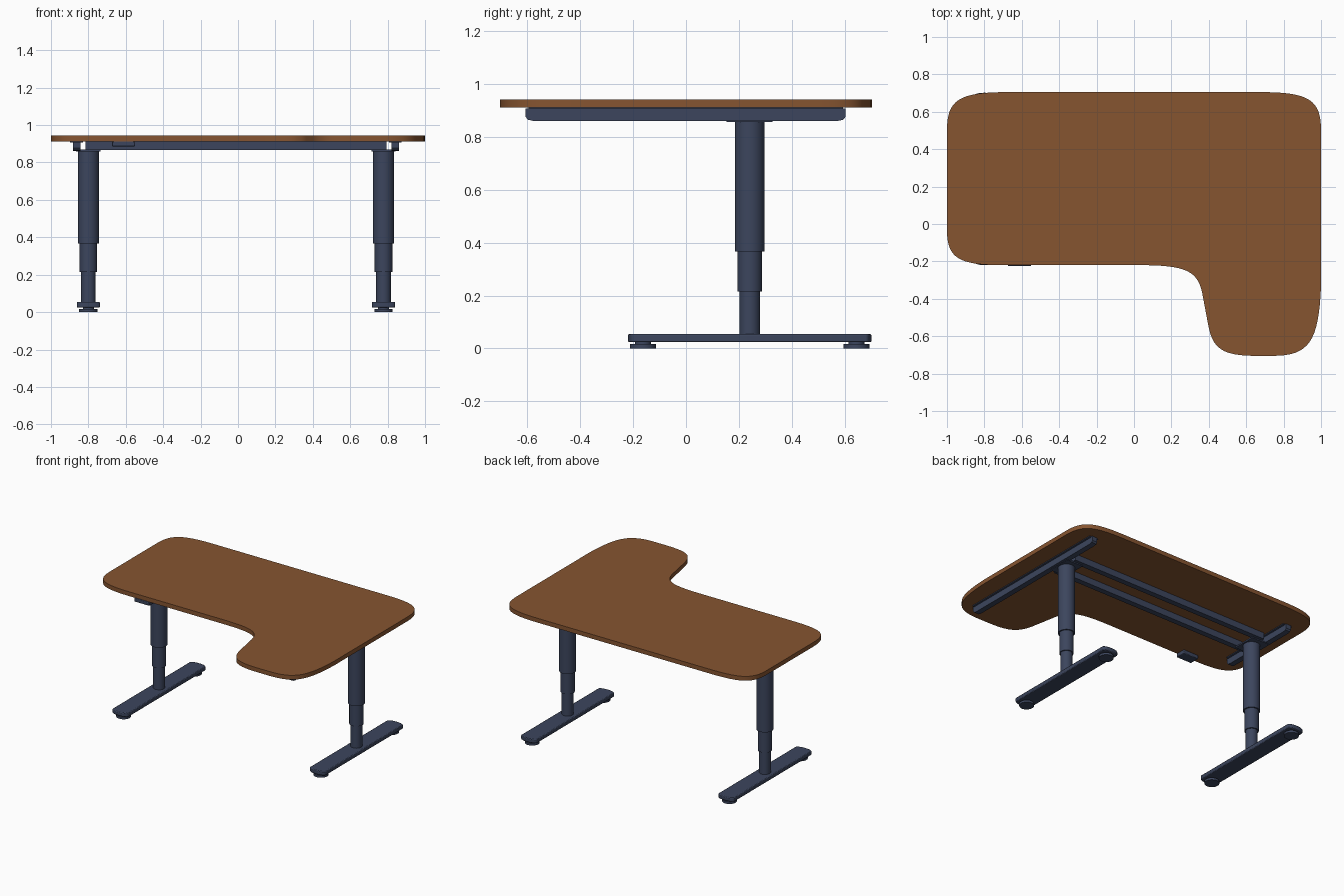
import bpy, bmesh
from math import cos, sin, pi
from mathutils import Vector, Matrix

if "Cube" in bpy.data.objects:
    bpy.data.objects.remove(bpy.data.objects["Cube"])


def material(name, rgb):
    m = bpy.data.materials.new(name)
    m.diffuse_color = (*rgb, 1)
    m.use_nodes = True
    m.node_tree.nodes["Principled BSDF"].inputs["Base Color"].default_value = m.diffuse_color
    return m


WOOD = material("brown_wood", (0.24, 0.09, 0.03))
STEEL = material("navy_steel", (0.045, 0.06, 0.11))


def prism(name, outline, lo, hi, mat, axis="z", bevel=0.0):
    """Extrude a 2D outline: (x, y) along z, or (y, z) along x."""
    bm = bmesh.new()
    place = (lambda a, b: (a, b, lo)) if axis == "z" else (lambda a, b: (lo, a, b))
    step = Vector((0, 0, hi - lo)) if axis == "z" else Vector((hi - lo, 0, 0))
    face = bm.faces.new([bm.verts.new(place(a, b)) for a, b in outline])
    ext = bmesh.ops.extrude_face_region(bm, geom=[face])
    bmesh.ops.translate(bm, vec=step, verts=[v for v in ext["geom"] if isinstance(v, bmesh.types.BMVert)])
    bmesh.ops.recalc_face_normals(bm, faces=bm.faces)
    return finish(name, bm, mat, bevel)


def finish(name, bm, mat, bevel=0.0):
    me = bpy.data.meshes.new(name)
    bm.to_mesh(me)
    bm.free()
    ob = bpy.data.objects.new(name, me)
    bpy.context.collection.objects.link(ob)
    me.materials.append(mat)
    if bevel:
        mod = ob.modifiers.new("edge_bevel", "BEVEL")
        mod.width, mod.segments, mod.limit_method = bevel, 2, "ANGLE"
        mod.angle_limit = pi / 4
    bpy.ops.object.select_all(action="DESELECT")
    ob.select_set(True)
    bpy.context.view_layer.objects.active = ob
    bpy.ops.object.shade_smooth_by_angle(angle=pi / 6)
    return ob


def box(name, x0, x1, y0, y1, z0, z1, bevel=0.0):
    return prism(name, [(x0, y0), (x1, y0), (x1, y1), (x0, y1)], z0, z1, STEEL, bevel=bevel)


def cylinder(name, x, y, r, z0, z1):
    bm = bmesh.new()
    bmesh.ops.create_cone(bm, cap_ends=True, segments=32, radius1=r, radius2=r, depth=z1 - z0,
                          matrix=Matrix.Translation((x, y, (z0 + z1) / 2)))
    return finish(name, bm, STEEL)


def curve(p0, p1, p2, p3, n=16):
    a, b, c, d = (Vector(p) for p in (p0, p1, p2, p3))
    return [tuple(a * (1 - t) ** 3 + 3 * b * t * (1 - t) ** 2 + 3 * c * t * t * (1 - t) + d * t ** 3)
            for t in (i / n for i in range(n + 1))]


def corner(start, tip, end, f=0.8):
    s, t, e = Vector(start), Vector(tip), Vector(end)
    return curve(s, s.lerp(t, f), e.lerp(t, f), e)


# tabletop: L-shaped outline with soft corners
outline = (corner((-0.68, 0.705), (-1, 0.705), (-1, 0.5))
           + corner((-1, -0.03), (-1, -0.22), (-0.7, -0.22))
           + corner((0.03, -0.22), (0.335, -0.22), (0.365, -0.37))
           + corner((0.395, -0.53), (0.425, -0.705), (0.66, -0.705))
           + corner((0.74, -0.705), (0.985, -0.705), (1, -0.33))
           + corner((1, 0.5), (1, 0.705), (0.68, 0.705)))
prism("tabletop", outline, 0.912, 0.943, WOOD)

# two long rails under the top
LEG_Y, MID_X = 0.241, -0.011
for label, y in (("front", LEG_Y - 0.09), ("back", LEG_Y + 0.09)):
    box(f"{label}_rail", -0.815, 0.793, y - 0.02, y + 0.02, 0.866, 0.912)

# one leg assembly per side; the right support arm is longer
for label, s, arm0, arm1 in (("left", -1, -0.06, 0.54), ("right", 1, -0.607, 0.604)):
    x = MID_X + s * 0.789
    c = 0.016
    arm = [(arm0, 0.909), (arm0, 0.861 + c), (arm0 + 0.008, 0.861 + 0.005), (arm0 + 0.03, 0.861),
           (arm1 - 0.03, 0.861), (arm1 - 0.008, 0.861 + 0.005), (arm1, 0.861 + c), (arm1, 0.909)]
    xa, xb = sorted((MID_X + s * 0.832, MID_X + s * 0.872))
    prism(f"{label}_support_arm", arm, xa, xb, STEEL, axis="x")
    box(f"{label}_arm_flange", xa - 0.014, xb + 0.014, arm0 + 0.01, arm1 - 0.01, 0.906, 0.912)
    box(f"{label}_leg_plate", x - 0.065, x + 0.065, LEG_Y - 0.087, LEG_Y + 0.087, 0.858, 0.868)

    # telescoping column
    for part, r, z0, z1 in (("upper", 0.056, 0.366, 0.862), ("middle", 0.047, 0.215, 0.37),
                            ("lower", 0.039, 0.05, 0.22)):
        cylinder(f"{label}_{part}_column", x, LEG_Y, r, z0, z1)

    # foot bar with bowed ends
    half, w, bow = 0.461, 0.062, 0.022
    ends = [(w * cos(a), half - bow + bow * sin(a)) for a in (i * pi / 12 for i in range(13))]
    foot = [(x + a, LEG_Y + b) for a, b in ends] + [(x - a, LEG_Y - b) for a, b in ends]
    prism(f"{label}_foot", foot, 0.024, 0.054, STEEL, bevel=0.005)

    # levelling pads
    for end, y in (("front", LEG_Y - 0.404), ("back", LEG_Y + 0.404)):
        cylinder(f"{label}_{end}_pad", x, y, 0.049, 0.0, 0.016)
        cylinder(f"{label}_{end}_pad_stem", x, y, 0.03, 0.014, 0.026)

# height control box under the front edge
box("control_box", -0.674, -0.551, -0.225, -0.15, 0.886, 0.913, bevel=0.004)
